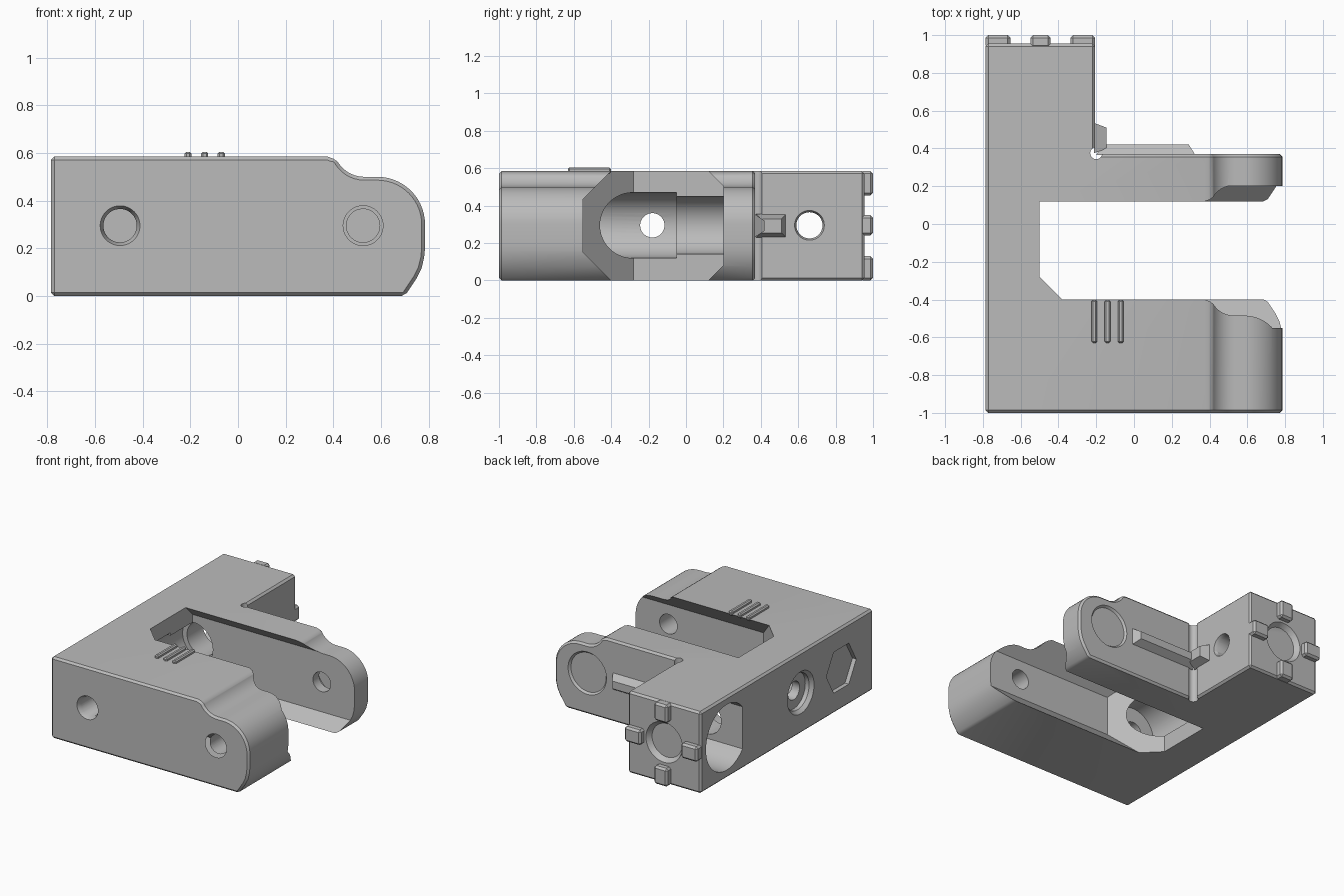
import bpy, bmesh, math
from mathutils import Matrix, Vector

cube = bpy.data.objects.get("Cube")
if cube:
    bpy.data.objects.remove(cube)

grey = bpy.data.materials.new("plain grey")
grey.use_nodes = True
grey.diffuse_color = (0.5, 0.5, 0.5, 1)
grey.node_tree.nodes["Principled BSDF"].inputs["Base Color"].default_value = (0.5, 0.5, 0.5, 1)

H = 0.585      # body height
MID = 0.295    # height of every hole
BORE = -0.495  # x of the long bore
cutters = []


def finish(name, bm):
    bmesh.ops.recalc_face_normals(bm, faces=bm.faces)
    mesh = bpy.data.meshes.new(name)
    bm.to_mesh(mesh)
    bm.free()
    mesh.materials.append(grey)
    ob = bpy.data.objects.new(name, mesh)
    bpy.context.collection.objects.link(ob)
    return ob


def prism(name, points, axis, lo, hi):
    """Extrude a flat outline along an axis; the outline uses the other two axes in order."""
    bm = bmesh.new()

    def place(p, d):
        c = list(p)
        c.insert("xyz".index(axis), d)
        return bm.verts.new(c)
    a = [place(p, lo) for p in points]
    b = [place(p, hi) for p in points]
    bm.faces.new(a)
    bm.faces.new(b)
    for i in range(len(a)):
        j = (i + 1) % len(a)
        bm.faces.new((a[i], a[j], b[j], b[i]))
    return finish(name, bm)


def box(name, x, y, z):
    return prism(name, [(x[0], y[0]), (x[1], y[0]), (x[1], y[1]), (x[0], y[1])], "z", *z)


def cylinder(name, start, end, r1, r2=None, sides=48):
    start, end = Vector(start), Vector(end)
    d = end - start
    bm = bmesh.new()
    turn = Vector((0, 0, 1)).rotation_difference(d).to_matrix().to_4x4()
    bmesh.ops.create_cone(bm, cap_ends=True, segments=sides, radius1=r1,
                          radius2=r1 if r2 is None else r2, depth=d.length,
                          matrix=Matrix.Translation((start + end) / 2) @ turn)
    return finish(name, bm)


def boolean(ob, other, op="DIFFERENCE"):
    m = ob.modifiers.new(other.name, "BOOLEAN")
    m.object, m.operation, m.solver = other, op, "EXACT"
    other.hide_render = True
    other.hide_set(True)
    cutters.append(other)


def bevel(ob, width, segments=1):
    m = ob.modifiers.new("edge", "BEVEL")
    m.width, m.segments, m.limit_method = width, segments, "ANGLE"
    m.angle_limit = math.radians(40)


def arc(cx, cz, r, a0, a1, n):
    angles = [math.radians(a0 + (a1 - a0) * i / n) for i in range(n + 1)]
    return [(cx + r * math.cos(a), cz + r * math.sin(a)) for a in angles]


# Body: side outline with the stepped, rounded arm ends
outline = [(-0.785, 0), (-0.785, H), (0.375, H), (0.395, 0.578)]
outline += arc(0.53, 0.63, 0.13, 205, 270, 8)
outline += arc(0.585, 0.3, 0.2, 90, 0, 14)
outline += [(0.785, 0.2), (0.781, 0.16), (0.77, 0.115), (0.75, 0.075), (0.7, 0)]
body = prism("body", outline, "y", -1, 0.955)
boolean(body, box("corner_cut", (-0.207, 2), (0.37, 2), (-1, 2)))
bevel(body, 0.014)

# Channel between the arms, wider at mid height, with one slanted corner
channel = prism("channel_cut", [
    (-0.4, -0.2), (-0.4, 0), (-0.55, 0.15), (-0.55, 0.435), (-0.4, H), (-0.4, 0.8),
    (0.12, 0.8), (0.12, H), (0.2, 0.505), (0.2, 0.08), (0.12, 0), (0.12, -0.2)], "x", -0.9, 1.2)
plan = prism("channel_plan", [(-0.5, -0.28), (-0.18, -0.6), (1, -0.6), (1, 0.3), (-0.5, 0.3)],
             "z", -0.1, 0.7)
boolean(channel, plan, "INTERSECT")
boolean(body, channel)


def drill(name, axis, at, lo, hi, r, r2=None, sides=48):
    ends = []
    for d in (lo, hi):
        c = [at, MID]
        c.insert("xy".index(axis), d)
        ends.append(c)
    boolean(body, cylinder(name, ends[0], ends[1], r, r2, sides))


# Long bore through the stem
drill("front_hole", "y", BORE, -1.1, -0.5, 0.07)
drill("front_hole_flare", "y", BORE, -1.001, -0.97, 0.084, 0.07)
drill("wide_bore", "y", BORE, -0.6, -0.05, 0.175)
drill("middle_bore", "y", BORE, -0.1, 0.3, 0.155)
drill("back_bore", "y", BORE, 0.2, 1.1, 0.12)
drill("back_bore_flare", "y", BORE, 0.92, 0.956, 0.12, 0.145)

# Pivot hole through both arms
drill("pivot_hole", "y", 0.525, -1.1, 0.5, 0.07)
drill("pivot_flare", "y", 0.525, -1.001, -0.97, 0.084, 0.07)
drill("pivot_counterbore", "y", 0.525, 0.27, 0.5, 0.14)
drill("pivot_counterbore_flare", "y", 0.525, 0.355, 0.371, 0.14, 0.153)

# Holes and pockets on the long left-hand wall
drill("cross_hole", "x", -0.18, -1, -0.5, 0.065)
drill("cross_counterbore", "x", -0.18, -1, -0.73, 0.13)
drill("cross_flare", "x", -0.18, -0.786, -0.76, 0.152, 0.13)
drill("hex_pocket", "x", -0.64, -1, -0.755, 0.17, sides=6)
# turn the hexagon so that a corner points along y
hexagon = bpy.data.objects["hex_pocket"]
hexagon.data.transform(Matrix.Translation((0, -0.64, MID)) @ Matrix.Rotation(math.radians(0), 4, "X")
                       @ Matrix.Translation((0, 0.64, -MID)))
drill("stem_hole", "x", 0.66, -0.6, 0, 0.07)
drill("stem_hole_flare", "x", 0.66, -0.23, -0.206, 0.07, 0.08)
pocket = [p for p in arc(0.66, MID, 0.235, -140, 140, 40)]
boolean(body, prism("d_pocket", pocket, "x", -1, -0.33))

# Relief groove in the inner corner
boolean(body, cylinder("relief_groove", (-0.2, 0.375, -0.1), (-0.2, 0.375, 0.8), 0.032, sides=24))


# Wedge-sided ribs around the inner corner
def frustum(name, x, y, z, axis, inset):
    ob = box(name, x, y, z)
    k = "xyz".index(axis)
    top = (x, y, z)[k][1]
    centre = [sum(r) / 2 for r in (x, y, z)]
    for v in ob.data.vertices:
        if abs(v.co[k] - top) < 1e-5:
            for i in range(3):
                if i != k:
                    v.co[i] -= math.copysign(inset, v.co[i] - centre[i])
    return ob


frustum("arm_rib", (-0.2, 0.325), (0.365, 0.42), (0.23, 0.355), "y", 0.035)
frustum("stem_rib", (-0.212, -0.145), (0.375, 0.535), (0.23, 0.355), "x", 0.025)

# Four locating tabs around the back hole
tab_in, tab_half = 0.13, 0.054
tabs = {
    "left_tab": ((-0.785, -0.785 + tab_in), (MID - tab_half, MID + tab_half)),
    "right_tab": ((-0.207 - tab_in, -0.207), (MID - tab_half, MID + tab_half)),
    "top_tab": ((BORE - tab_half, BORE + tab_half), (H - tab_in, H)),
    "bottom_tab": ((BORE - tab_half, BORE + tab_half), (0, tab_in)),
}
for name, (x, z) in tabs.items():
    bevel(box(name, x, (0.93, 1), z), 0.014)

# Three grip ridges on the top of the front arm
for i in range(3):
    bevel(box("grip_ridge_%d" % (i + 1), (-0.225 + 0.07 * i, -0.195 + 0.07 * i),
              (-0.63, -0.402), (0.57, 0.605)), 0.008)

# Bake the modifiers, drop the cutters and smooth the round walls
bpy.context.view_layer.update()
for ob in [o for o in bpy.context.collection.objects if o.type == "MESH" and o not in cutters]:
    if not any(m == grey for m in ob.data.materials):
        continue
    bpy.ops.object.select_all(action="DESELECT")
    ob.select_set(True)
    bpy.context.view_layer.objects.active = ob
    bpy.ops.object.convert(target="MESH")
    bpy.ops.object.shade_smooth_by_angle(angle=math.radians(30))
for c in cutters:
    bpy.data.objects.remove(c)
